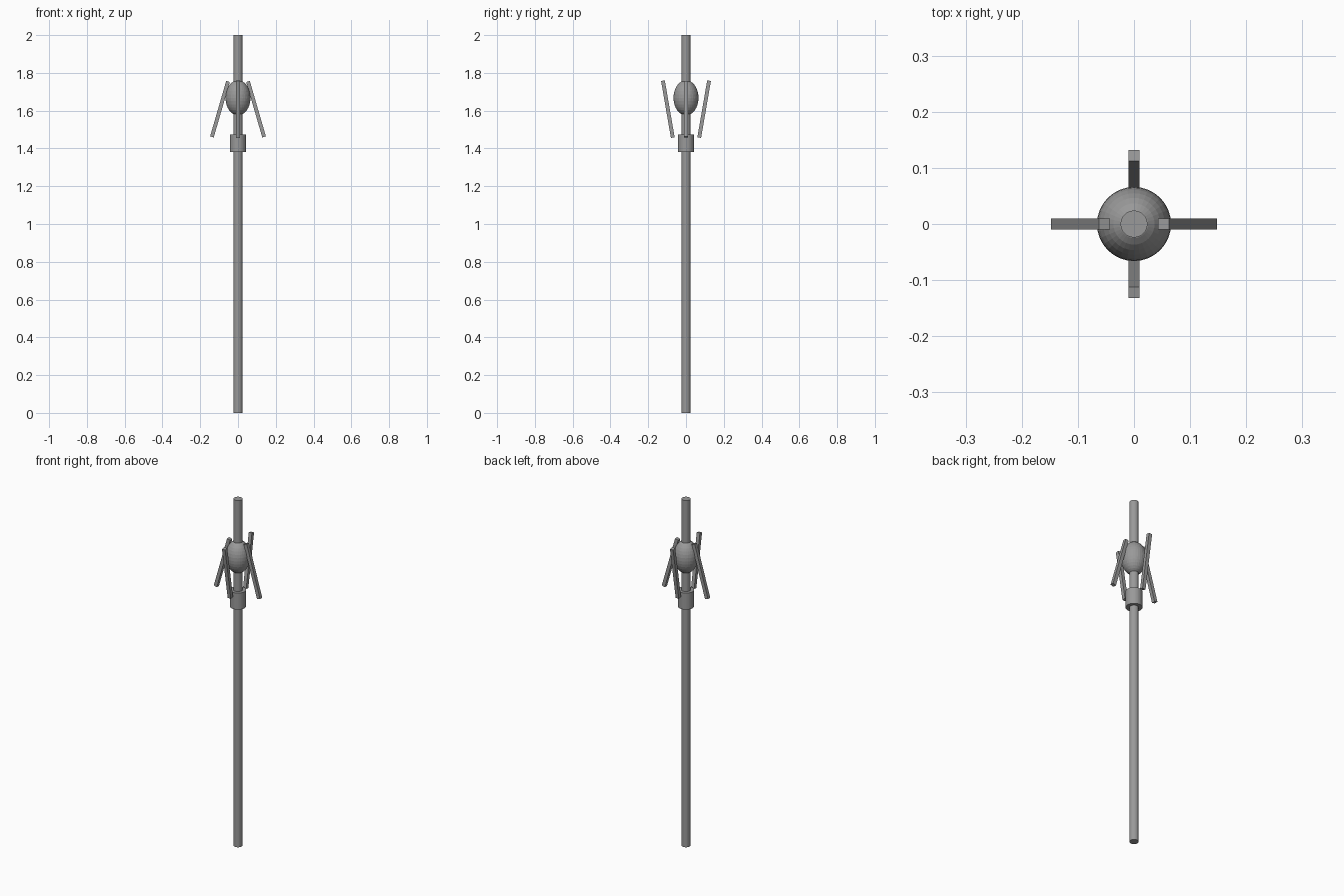
import bpy, math

if "Cube" in bpy.data.objects:
    bpy.data.objects.remove(bpy.data.objects["Cube"])

grey = bpy.data.materials.new("mid grey")
grey.diffuse_color = (0.32, 0.32, 0.32, 1)
grey.use_nodes = True
grey.node_tree.nodes["Principled BSDF"].inputs["Base Color"].default_value = grey.diffuse_color


def finish(name):
    ob = bpy.context.object
    ob.name = name
    ob.data.materials.append(grey)
    return ob


def cylinder(name, radius, z0, z1):
    bpy.ops.mesh.primitive_cylinder_add(vertices=32, radius=radius, depth=z1 - z0,
                                        location=(0, 0, (z0 + z1) / 2))
    return finish(name)


# long pole and the collar below the head
cylinder("shaft", 0.024, 0, 2)
cylinder("collar", 0.043, 1.38, 1.475)

# egg-shaped core around the shaft
bpy.ops.mesh.primitive_uv_sphere_add(segments=32, ring_count=16, radius=1, location=(0, 0, 1.668))
core = finish("core")
core.scale = (0.066, 0.066, 0.093)


# square prongs: side pair leans in at the top, front and back pair leans out
def prong(name, location, rotation):
    bpy.ops.mesh.primitive_cube_add(size=1, location=location, rotation=rotation)
    finish(name).scale = (0.02, 0.02, 0.306)


for s, side, end in ((-1, "left", "front"), (1, "right", "back")):
    prong(side + "_prong", (s * 0.0955, 0, 1.608), (0, -s * math.radians(16.2), 0))
    prong(end + "_prong", (0, s * 0.096, 1.608), (-s * math.radians(9.8), 0, 0))
